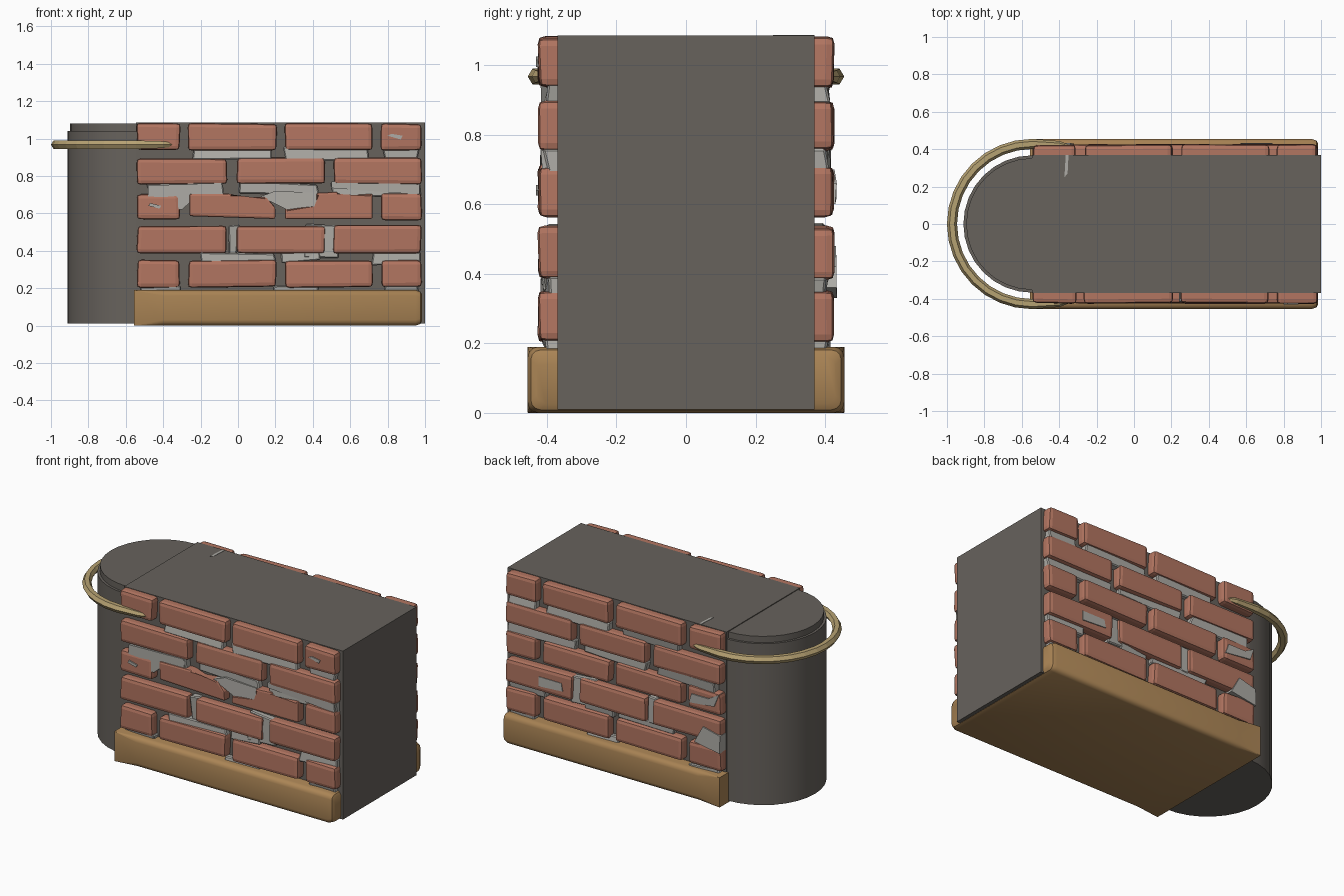
import bpy, bmesh, random
from math import sin, cos, pi

if "Cube" in bpy.data.objects:
    bpy.data.objects.remove(bpy.data.objects["Cube"])
random.seed(4)


def material(name, rgb):
    m = bpy.data.materials.new(name)
    m.diffuse_color = (*rgb, 1)
    m.use_nodes = True
    m.node_tree.nodes["Principled BSDF"].inputs["Base Color"].default_value = m.diffuse_color
    return m


STONE = material("dark_stone", (0.135, 0.122, 0.108))
BRICK = material("brick", (0.45, 0.18, 0.12))
MORTAR = material("mortar", (0.42, 0.41, 0.38))
PLINTH = material("tan_stone", (0.40, 0.23, 0.09))
BRASS = material("brass", (0.47, 0.36, 0.17))


def finish(bm, name, mat, smooth=None):
    bmesh.ops.recalc_face_normals(bm, faces=bm.faces[:])
    me = bpy.data.meshes.new(name)
    bm.to_mesh(me)
    bm.free()
    me.materials.append(mat)
    ob = bpy.data.objects.new(name, me)
    bpy.context.collection.objects.link(ob)
    if smooth:
        bpy.ops.object.select_all(action='DESELECT')
        ob.select_set(True)
        bpy.context.view_layer.objects.active = ob
        bpy.ops.object.shade_smooth_by_angle(angle=smooth)
    return ob


def loft(bm, rings):
    """Skin closed cross-sections and cap both ends."""
    vs = [[bm.verts.new(p) for p in r] for r in rings]
    n = len(vs[0])
    for a, b in zip(vs, vs[1:]):
        for i in range(n):
            bm.faces.new((a[i], a[(i + 1) % n], b[(i + 1) % n], b[i]))
    bm.faces.new(vs[0])
    bm.faces.new(vs[-1])


def slab(bm, pts, side, depth, bevel, jitter, segments=2):
    """Prism with an x-z outline standing out from the wall at y = side * 0.36."""
    inner = [bm.verts.new((x, side * 0.36, z)) for x, z in pts]
    outer = [bm.verts.new((x, side * (depth + random.uniform(-jitter, jitter)), z))
             for x, z in pts]
    n = len(pts)
    bm.faces.new(inner)
    face = bm.faces.new(outer)
    for i in range(n):
        j = (i + 1) % n
        bm.faces.new((inner[i], inner[j], outer[j], outer[i]))
    if bevel:
        edges = {e for v in outer for e in v.link_edges}
        bmesh.ops.bevel(bm, geom=list(edges), offset=bevel, segments=segments,
                        profile=0.6, affect='EDGES', clamp_overlap=True)


def rect(x0, x1, z0, z1, j=0.0):
    r = lambda: random.uniform(-j, j)
    return [(x0 + r(), z0 + r()), (x1 + r(), z0 + r()),
            (x1 + r(), z1 + r()), (x0 + r(), z1 + r())]


# Core block
bm = bmesh.new()
loft(bm, [[(x, -.37, .01), (x, .37, .01), (x, .37, 1.085), (x, -.37, 1.085)]
          for x in (-.545, 1.0)])
finish(bm, "core_block", STONE)

# Rounded end with a stepped cap
arc = [pi / 2 + pi * i / 16 for i in range(17)]
half = lambda r, z: [(-.545 + r * cos(a), r * sin(a), z) for a in arc]
bm = bmesh.new()
loft(bm, [half(.367, .01), half(.367, 1.04), half(.352, 1.04), half(.352, 1.08)])
finish(bm, "rounded_end", STONE, 0.6)

# Plinth: square at the rounded end, softened along its length


def plinth_section(x, c, inset=0.0):
    w, lo, hi, pts = .455 - inset, inset, .19 - inset, []
    for sy, cz, q in ((1, hi, 0), (-1, hi, 1), (-1, lo, 2), (1, lo, 3)):
        oy, oz = sy * (w - c), cz + (-c if cz == hi else c)
        for k in range(4):
            a = (q + k / 3) * pi / 2
            pts.append((x, oy + c * cos(a), oz + c * sin(a)))
    return pts


bm = bmesh.new()
loft(bm, [plinth_section(-.555, .001), plinth_section(-.40, .03), plinth_section(.95, .03),
          plinth_section(.975, .028, .009), plinth_section(.985, .026, .026)])
finish(bm, "plinth", PLINTH, 0.6)

# Brick courses on both long sides
short_course = [(-.54, -.31), (-.265, .205), (.25, .72), (.765, .98)]
long_course = [(-.54, -.06), (-.005, .465), (.51, .98)]
courses = [(.205, .35), (.385, .535), (.565, .705), (.755, .895), (.935, 1.08)]
broken = {
    (2, 1): [(-.26, .585), (.20, .57), (.20, .63), (.15, .69), (.03, .68), (-.04, .705), (-.26, .705)],
    (2, 2): [(.25, .57), (.72, .57), (.72, .705), (.55, .69), (.53, .715), (.42, .71), (.42, .625), (.25, .625)],
}
for side, label in ((-1, "front"), (1, "back")):
    bm = bmesh.new()
    for r, (z0, z1) in enumerate(courses):
        for i, (x0, x1) in enumerate(long_course if r % 2 else short_course):
            pts = broken.get((r, i)) if side < 0 else None
            slab(bm, pts or rect(x0, x1, z0, z1, .004), side,
                 .424, .012 if pts else .022, .004)
    finish(bm, "bricks_" + label, BRICK)

# Mortar left in the joints: x0, x1, z0, z1
joints = [
    (-.24, .17, .88, .95), (.25, .70, .88, .95), (.78, .97, .88, .96),
    (-.48, -.08, .69, .765), (0, .43, .70, .765), (.50, .975, .695, .77),
    (-.06, .0, .375, .535), (.36, .53, .37, .54),
    (-.2, .2, .34, .395), (.24, .43, .34, .40), (.72, .975, .33, .395),
    (-.52, -.30, .17, .215), (.2, .42, .17, .215), (.78, .97, .17, .215),
]
# Pieces for one face only, including chips over the bricks
extras = {
    -1: [[(-.48, .64), (-.3, .62), (-.22, .69), (-.09, .70), (-.09, .76), (-.48, .75)],
         [(.27, .615), (.42, .625), (.42, .71), (.2, .72), (.12, .69)],
         [(.50, .735), (.97, .70), (.97, .755), (.5, .77)]],
    1: [[(-.32, .60), (-.50, .62), (-.53, .70), (-.46, .66), (-.34, .66)],
        [(-.54, .33), (-.36, .36), (-.42, .47), (-.54, .44)],
        [(.57, .43), (.74, .42), (.74, .48), (.58, .48)]],
}
chips = [[(.80, 1.015), (.87, .995), (.88, 1.015), (.82, 1.025)],
         [(-.48, .64), (-.42, .625), (-.41, .64), (-.47, .655)]]
for side, label in ((-1, "front"), (1, "back")):
    bm = bmesh.new()
    for j in joints:
        slab(bm, rect(*j, .012), side, .405, .006, .014, 1)
    for pts in extras[side]:
        slab(bm, pts, side, .418 if side < 0 else .43, 0, .004)
    if side < 0:
        for pts in chips:
            slab(bm, pts, side, .431, 0, 0)
    finish(bm, "mortar_" + label, MORTAR)

# Mortar sliver on the top
bm = bmesh.new()
loft(bm, [[(-.372, .25, z), (-.355, .27, z), (-.35, .37, z), (-.365, .37, z)]
          for z in (1.07, 1.087)])
finish(bm, "top_sliver", MORTAR)

# Half-hoop rail with tapered ends sunk into the brickwork
R = .428
path = [(-.32, .405, 0.3, .1), (-.40, .422, .8, .05)]
path += [(-.545 + R * cos(a), R * sin(a), 1, a) for a in arc]
path += [(-.40, -.422, .8, 0), (-.32, -.405, .3, 0)]
rings = []
for i, (x, y, s, _) in enumerate(path):
    a, b = path[max(i - 1, 0)], path[min(i + 1, len(path) - 1)]
    tx, ty = b[0] - a[0], b[1] - a[1]
    l = (tx * tx + ty * ty) ** .5
    nx, ny = ty / l, -tx / l
    rings.append([(x + nx * .027 * s * cos(k * pi / 3), y + ny * .027 * s * cos(k * pi / 3),
                   .967 + .026 * s * sin(k * pi / 3)) for k in range(6)])
bm = bmesh.new()
loft(bm, rings)
finish(bm, "hoop_rail", BRASS)
